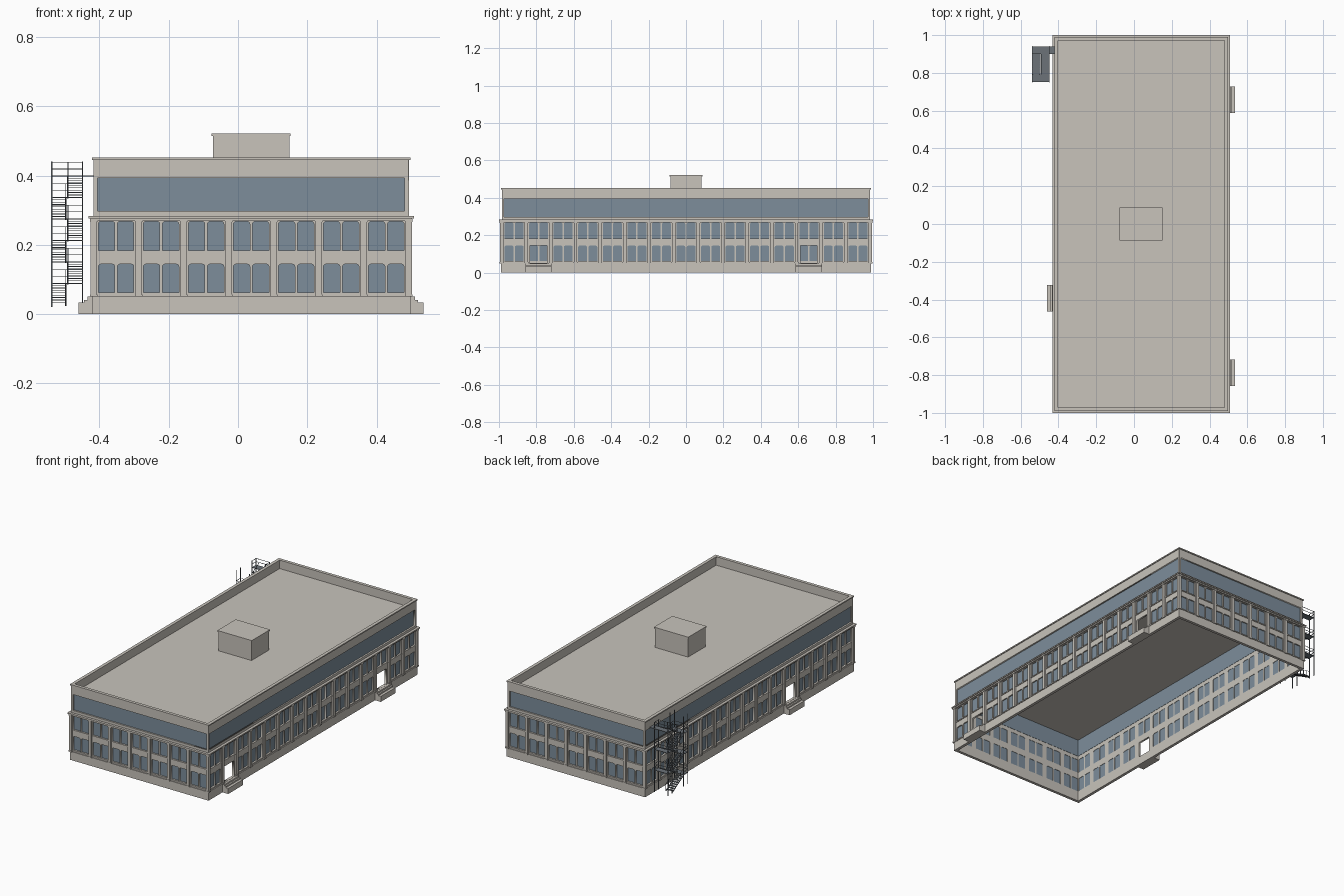
import bpy, bmesh, math
from mathutils import Matrix, Vector

cube = bpy.data.objects.get("Cube")
if cube:
    bpy.data.objects.remove(cube)


def material(name, rgb):
    m = bpy.data.materials.new(name)
    m.use_nodes = True
    m.diffuse_color = (*rgb, 1)
    m.node_tree.nodes["Principled BSDF"].inputs["Base Color"].default_value = (*rgb, 1)
    return m


STONE = material("pale stone", (0.58, 0.55, 0.50))
GLASS = material("blue grey glass", (0.205, 0.27, 0.33))
METAL = material("dark steel", (0.15, 0.17, 0.19))

CX, HX, HY = 0.038, 0.455, 0.985   # centre and half sizes of the main block
THICK = 0.012
DECK = 0.40


def add_box(bm, lo, hi, matrix=Matrix()):
    lo, hi = Vector(lo), Vector(hi)
    m = matrix @ Matrix.Translation((lo + hi) / 2) @ Matrix.Diagonal((*(hi - lo), 1))
    bmesh.ops.create_cube(bm, size=1, matrix=m)


def add_bar(bm, a, b, r=0.0015):
    a, b = Vector(a), Vector(b)
    turn = (b - a).to_track_quat('Z', 'Y').to_matrix().to_4x4()
    add_box(bm, (-r, -r, 0), (r, r, (b - a).length), Matrix.Translation(a) @ turn)


def finish(name, bm, mat):
    mesh = bpy.data.meshes.new(name)
    bm.to_mesh(mesh)
    bm.free()
    mesh.materials.append(mat)
    obj = bpy.data.objects.new(name, mesh)
    bpy.context.collection.objects.link(obj)
    return obj


def box(name, lo, hi, mat):
    bm = bmesh.new()
    add_box(bm, lo, hi)
    finish(name, bm, mat)


def ring(name, z0, z1, out, inn, mat):
    """Rectangular band around the block, from offset inn to offset out."""
    bm = bmesh.new()
    loops = []
    for off, z in ((out, z0), (out, z1), (inn, z1), (inn, z0)):
        loops.append([bm.verts.new((CX + sx * (HX + off), sy * (HY + off), z))
                      for sx, sy in ((-1, -1), (1, -1), (1, 1), (-1, 1))])
    for i in range(4):
        a, b = loops[i], loops[(i + 1) % 4]
        for j in range(4):
            k = (j + 1) % 4
            bm.faces.new((a[j], a[k], b[k], b[j]))
    finish(name, bm, mat)


def outline(u0, u1, v0, v1, r=0.0):
    """Rectangle whose two top corners are rounded by r."""
    pts = [(u0, v0), (u1, v0)]
    if not r:
        return pts + [(u1, v1), (u0, v1)]
    for cu, start in ((u1 - r, 0), (u0 + r, 90)):
        for i in range(5):
            t = math.radians(start + i * 22.5)
            pts.append((cu + r * math.cos(t), v1 - r + r * math.sin(t)))
    return pts


def pierced_wall(name, loops, matrix):
    """Flat wall with openings: first loop is the border, the rest are holes."""
    curve = bpy.data.curves.new(name, 'CURVE')
    curve.dimensions = '2D'
    curve.fill_mode = 'BOTH'
    curve.extrude = THICK / 2
    for pts in loops:
        s = curve.splines.new('POLY')
        s.points.add(len(pts) - 1)
        for p, (u, v) in zip(s.points, pts):
            p.co = (u, v, 0, 1)
        s.use_cyclic_u = True
    tmp = bpy.data.objects.new(name + " helper", curve)
    bpy.context.collection.objects.link(tmp)
    dg = bpy.context.evaluated_depsgraph_get()
    mesh = bpy.data.meshes.new_from_object(tmp.evaluated_get(dg))
    bpy.data.objects.remove(tmp)
    mesh.transform(matrix @ Matrix.Translation((0, 0, -THICK / 2)))
    mesh.materials.clear()
    mesh.materials.append(STONE)
    bpy.context.collection.objects.link(bpy.data.objects.new(name, mesh))


ROWS = ((0.062, 0.144), (0.183, 0.267))   # window bottoms and tops


def facade(name, angle, dist, half, bays, doors=()):
    frame = (Matrix.Translation((CX, 0, 0)) @ Matrix.Rotation(math.radians(angle), 4, 'Z')
             @ Matrix.Translation((0, -dist, 0)) @ Matrix.Rotation(math.pi / 2, 4, 'X'))
    step = 2 * half / bays
    end = half - 0.0005
    loops = [outline(-end, end, 0.04, 0.447),
             outline(-half + 0.012, half - 0.012, 0.298, 0.393)]
    glass, trim, steps = bmesh.new(), bmesh.new(), bmesh.new()
    for k in range(bays):
        mid = -half + step * (k + 0.5)
        for row, (v0, v1) in enumerate(ROWS):
            if row == 0 and k in doors:
                loops.append(outline(mid - 0.045, mid + 0.045, 0.051, 0.144))
                continue
            for du in (-0.0275, 0.0275):
                u0, u1 = mid + du - 0.0235, mid + du + 0.0235
                loops.append(outline(u0, u1, v0, v1, 0.007))
                add_box(glass, (u0, v0, -0.010), (u1, v1, -0.007), frame)
            # sill under each pair of windows
            add_box(trim, (mid - 0.053, v0 - 0.006, -0.002), (mid + 0.053, v0, 0.004), frame)
        # entrance steps
        if k in doors:
            for reach, top in ((0.043, 0.033), (0.027, 0.041), (0.018, 0.050)):
                add_box(steps, (mid - 0.07, 0, 0), (mid + 0.07, top, reach), frame)
    # pilasters with plinth and capital
    for k in range(bays + 1):
        u = -half + step * k
        for w, v0, v1, n in ((0.009, 0.05, 0.277, 0.009), (0.011, 0.05, 0.057, 0.011),
                             (0.011, 0.266, 0.275, 0.011)):
            add_box(trim, (u - w, v0, -0.004), (u + w, v1, n), frame)
    pierced_wall(name + "_wall", loops, frame)
    finish(name + "_windows", glass, GLASS)
    finish(name + "_pilasters_and_sills", trim, STONE)
    if doors:
        finish(name + "_entrance_steps", steps, STONE)
    else:
        steps.free()


facade("front", 0, HY, HX, 7)
facade("right", 90, HX, HY, 15, doors=(1, 12))
facade("back", 180, HY, HX, 7)
facade("left", 270, HX, HY, 15, doors=(10,))

# Bands around the building
ring("plinth", 0, 0.051, 0.005, -THICK, STONE)
ring("cornice_bed", 0.269, 0.277, 0.009, -0.002, STONE)
ring("cornice", 0.276, 0.283, 0.015, -0.002, STONE)
ring("ribbon_window", 0.290, 0.396, -0.009, -0.0135, GLASS)
ring("parapet_cap", 0.445, 0.452, 0.005, -0.014, STONE)

# Roof deck and roof house
box("roof_deck", (CX - HX + 0.008, -HY + 0.008, DECK - 0.006),
    (CX + HX - 0.008, HY - 0.008, DECK), STONE)
box("roof_house", (CX - 0.110, -0.083, DECK - 0.002), (CX + 0.110, 0.083, 0.515), STONE)
box("roof_house_cap", (CX - 0.114, -0.087, 0.514), (CX + 0.114, 0.087, 0.522), STONE)

# Fire escape: alternating flights between two stacks of landings
X0, XM, X1 = -0.538, -0.494, -0.449
Y0, YA, YB, Y1 = 0.752, 0.792, 0.900, 0.940
RISE, TREADS, RAIL = 0.062, 8, 0.038
stairs, rails = bmesh.new(), bmesh.new()
for f in range(6):
    top = DECK - f * RISE
    back = f % 2 == 0
    ya, yb = (YB, Y1) if back else (Y0, YA)
    outer = Y1 if back else Y0
    add_box(stairs, (X0, ya, top - 0.003), (-0.405 if f == 0 else X1, yb, top), )
    xa, xb = (XM + 0.003, X1) if back else (X0, XM - 0.003)
    start, stop = (YB, YA) if back else (YA, YB)
    run = (stop - start) / TREADS
    for i in range(TREADS):
        y, z = start + run * (i + 0.5), top - RISE * (i + 1) / (TREADS + 1)
        add_box(stairs, (xa, y - 0.007, z - 0.002), (xb, y + 0.007, z))
    for x in (xa, xb):
        add_bar(rails, (x, start, top - 0.003), (x, stop, top - RISE - 0.003), 0.002)
        add_bar(rails, (x, start, top + RAIL), (x, stop, top - RISE + RAIL), 0.001)
        for i in range(0, TREADS + 1, 2):
            y, z = start + run * i, top - RISE * i / TREADS
            add_bar(rails, (x, y, z), (x, y, z + RAIL), 0.0007)
    # landing guard rails
    for h in (RAIL / 2, RAIL):
        add_bar(rails, (X0, outer, top + h), (X1, outer, top + h), 0.001)
        for x in (X0, X1):
            add_bar(rails, (x, ya, top + h), (x, yb, top + h), 0.001)
for x in (X0, X1):
    for y in (Y0, YA, YB, Y1):
        add_bar(rails, (x, y, 0.02), (x, y, DECK + RAIL + 0.002), 0.0018)
finish("fire_escape_treads_and_landings", stairs, METAL)
finish("fire_escape_posts_and_rails", rails, METAL)
